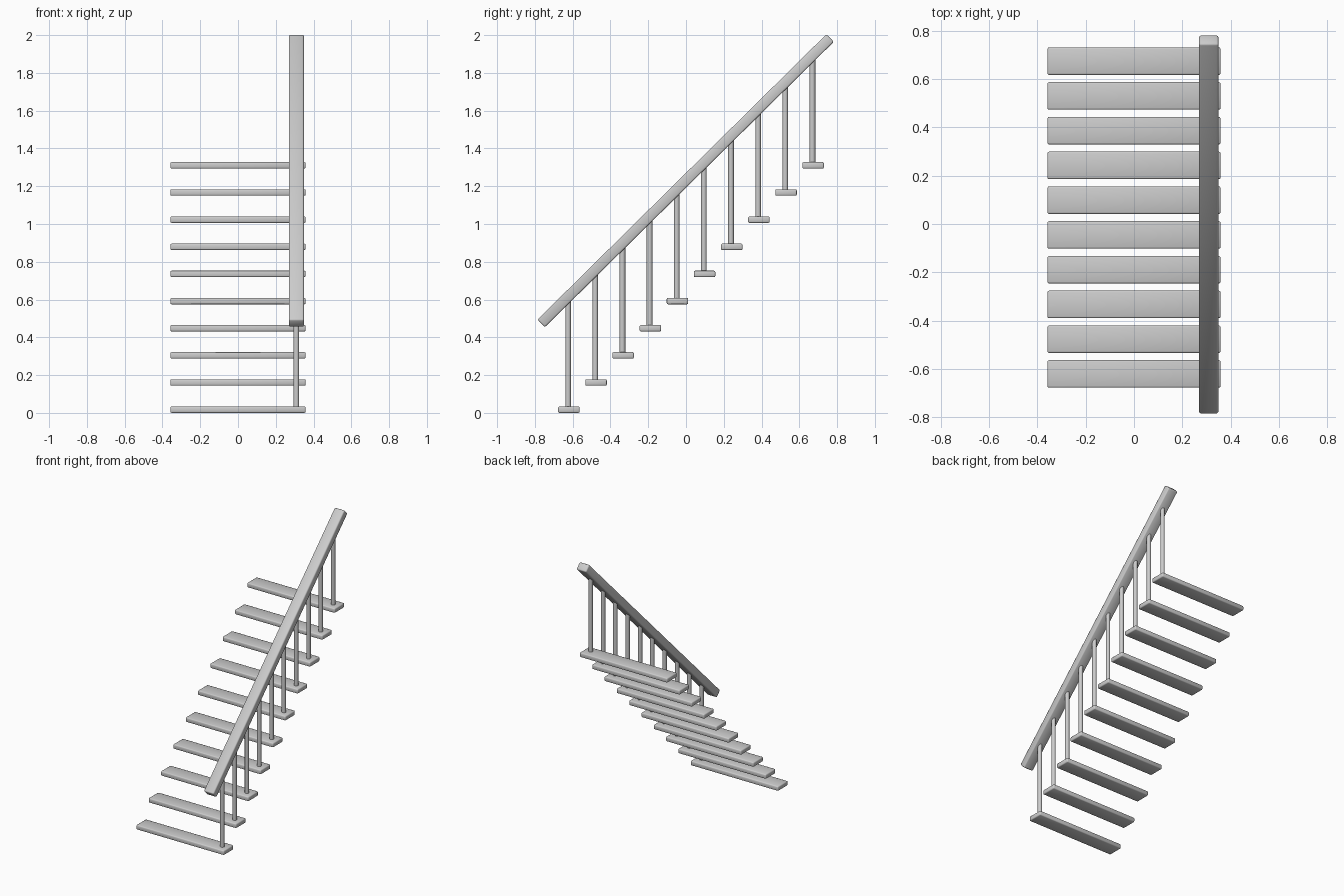
import bpy
from math import radians, tan
from mathutils import Vector

if "Cube" in bpy.data.objects:
    bpy.data.objects.remove(bpy.data.objects["Cube"])

STEPS = 10
PITCH = 0.1437          # rise and run per step
Y0 = -0.620             # first tread centre
TREAD = (0.716, 0.114, 0.034)
RAIL_X = 0.309
RAIL_C = Vector((RAIL_X, -0.002, 1.229))
RAIL_ANGLE = radians(44.65)


def finish(obj, name, bevel=0.0, angle=60):
    obj.name = name
    if bevel:
        mod = obj.modifiers.new("rounded_edges", 'BEVEL')
        mod.width = bevel
        mod.segments = 2
        bpy.ops.object.modifier_apply(modifier=mod.name)
    bpy.ops.object.shade_smooth_by_angle(angle=radians(angle))
    return obj


def box(name, loc, size, bevel, rot=(0, 0, 0)):
    bpy.ops.mesh.primitive_cube_add(size=1, location=loc, rotation=rot)
    obj = bpy.context.object
    obj.scale = size
    bpy.ops.object.transform_apply(location=False, rotation=False, scale=True)
    return finish(obj, name, bevel)


def rod(name, x, y, z0, z1, radius):
    bpy.ops.mesh.primitive_cylinder_add(vertices=24, radius=radius, depth=z1 - z0,
                                        location=(x, y, (z0 + z1) / 2))
    return finish(bpy.context.object, name, angle=40)


# Floating treads, each with a round baluster up to the rail
for i in range(STEPS):
    y = Y0 + i * PITCH
    z = i * PITCH
    box(f"tread_{i + 1}", (0, y, z + TREAD[2] / 2), TREAD, 0.007)
    by = y - 0.004
    rail_z = RAIL_C.z + (by - RAIL_C.y) * tan(RAIL_ANGLE)
    rod(f"baluster_{i + 1}", RAIL_X, by, z + TREAD[2] - 0.01, rail_z, 0.0150)

# Sloping handrail
box("handrail", RAIL_C, (0.08, 2.15, 0.056), 0.008, (RAIL_ANGLE, 0, 0))
